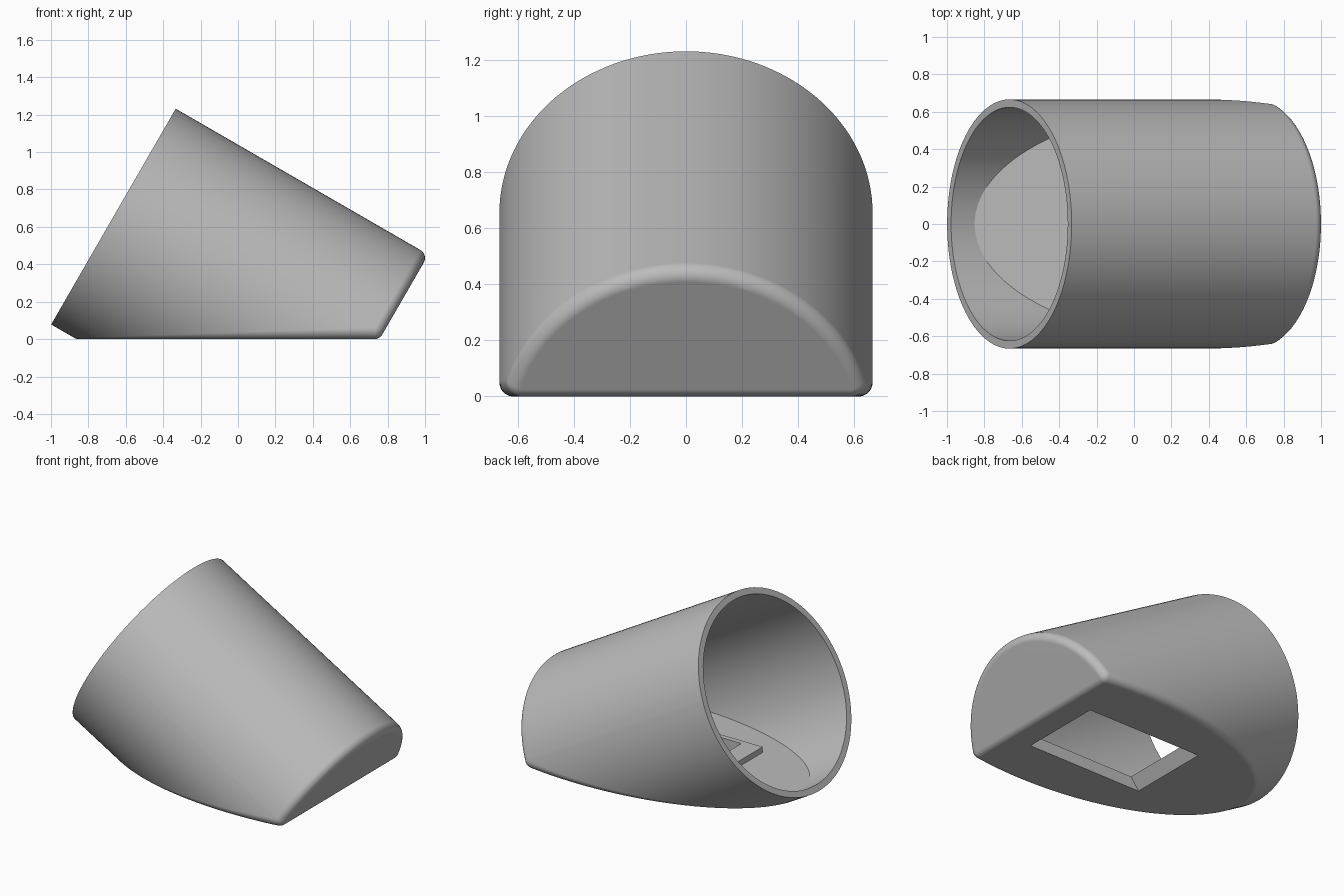
import bpy, bmesh, math
from mathutils import Vector, Matrix

if "Cube" in bpy.data.objects:
    bpy.data.objects.remove(bpy.data.objects["Cube"])

RADIUS, LENGTH, FILLET, WALL = 0.666, 1.56, 0.05, 0.042
TILT = math.radians(30)
SIDES, STEPS = 128, 8
MOUTH = Vector((-0.666, 0, 0.655))
AXIS = Vector((math.cos(TILT), 0, -math.sin(TILT)))
RISE = Vector((math.sin(TILT), 0, math.cos(TILT)))
SIDE = Vector((0, 1, 0))
DOWN = Vector((0, 0, -1))

grey = bpy.data.materials.new("plain grey")
grey.use_nodes = True
grey.diffuse_color = (0.5, 0.5, 0.5, 1)
grey.node_tree.nodes["Principled BSDF"].inputs["Base Color"].default_value = grey.diffuse_color


def make_object(name, bm):
    bmesh.ops.recalc_face_normals(bm, faces=bm.faces)
    mesh = bpy.data.meshes.new(name)
    bm.to_mesh(mesh)
    bm.free()
    mesh.materials.append(grey)
    obj = bpy.data.objects.new(name, mesh)
    bpy.context.collection.objects.link(obj)
    return obj


def hull(name, points):
    bm = bmesh.new()
    for p in points:
        bm.verts.new(p)
    bmesh.ops.remove_doubles(bm, verts=bm.verts, dist=0.0005)
    bmesh.ops.convex_hull(bm, input=bm.verts)
    bmesh.ops.delete(bm, geom=[v for v in bm.verts if not v.link_faces], context='VERTS')
    bmesh.ops.dissolve_limit(bm, angle_limit=math.radians(0.3), verts=bm.verts, edges=bm.edges)
    return make_object(name, bm)


def block(x0, x1, half_y, z0, z1, top_inset=0):
    return [Vector((x + (top_inset if x == x0 and z == z1 else 0), y, z))
            for x in (x0, x1) for y in (-half_y, half_y) for z in (z0, z1)]


def cut(obj, cutter):
    mod = obj.modifiers.new("cut", 'BOOLEAN')
    mod.operation, mod.solver, mod.object = 'DIFFERENCE', 'EXACT', cutter
    bpy.context.view_layer.update()
    graph = bpy.context.evaluated_depsgraph_get()
    mesh = bpy.data.meshes.new_from_object(obj.evaluated_get(graph))
    obj.modifiers.clear()
    obj.data = mesh


def radial(angle):
    return RISE * math.cos(angle) + SIDE * math.sin(angle)


def arc(a, b):
    turn = a.angle(b)
    return [a.slerp(b, i / STEPS) if turn > 0.001 else a for i in range(STEPS + 1)]


# Tilted cylinder, flat underneath, with a rolled edge round the base and closed end
core, end = RADIUS - FILLET, LENGTH - FILLET
corner = math.acos((FILLET - MOUTH.z + end * math.sin(TILT)) / (core * math.cos(TILT)))
angles = [2 * math.pi * i / SIDES for i in range(SIDES)]
points = []
for angle in angles + [corner, -corner]:
    u = radial(angle)
    to_floor = (MOUTH.z + core * u.z - FILLET) / math.sin(TILT)
    centre = MOUTH + u * core + AXIS * min(to_floor, end)
    points.append(MOUTH + u * RADIUS)
    if abs(angle) == corner:
        normals = [n for m in arc(AXIS, DOWN) for n in arc(u, m)]
    else:
        normals = arc(u, AXIS if to_floor >= end else DOWN)
    points += [centre + n * FILLET for n in normals]
shell = hull("shell", points)

# Hollow interior with a level floor
bm = bmesh.new()
depth = LENGTH - WALL + 0.2
frame = Matrix((RISE, SIDE, AXIS)).transposed().to_4x4()
frame.translation = MOUTH + AXIS * (depth / 2 - 0.2)
bmesh.ops.create_cone(bm, cap_ends=True, segments=SIDES, radius1=RADIUS - WALL,
                      radius2=RADIUS - WALL, depth=depth, matrix=frame)
result = bmesh.ops.bisect_plane(bm, geom=bm.verts[:] + bm.edges[:] + bm.faces[:],
                                plane_co=(0, 0, WALL), plane_no=DOWN, clear_outer=True)
bmesh.ops.contextual_create(bm, geom=[e for e in result["geom_cut"]
                                      if isinstance(e, bmesh.types.BMEdge)])
cavity = make_object("cavity_cutter", bm)
cut(shell, cavity)

# Raised rim round the hatch, and the hatch through the floor
rim = hull("hatch_rim", block(-0.35, 0.63, 0.32, 0.02, 0.08))
hatch = hull("hatch_cutter", block(-0.29, 0.59, 0.285, -0.02, 0.1, 0.09))
for part in (shell, rim):
    cut(part, hatch)
for cutter in (cavity, hatch):
    bpy.data.objects.remove(cutter)

# Smooth curves, sharp rims
bpy.ops.object.select_all(action='DESELECT')
shell.select_set(True)
bpy.context.view_layer.objects.active = shell
bpy.ops.object.shade_smooth_by_angle(angle=math.radians(25))
weighted = shell.modifiers.new("even shading", 'WEIGHTED_NORMAL')
weighted.keep_sharp = True
